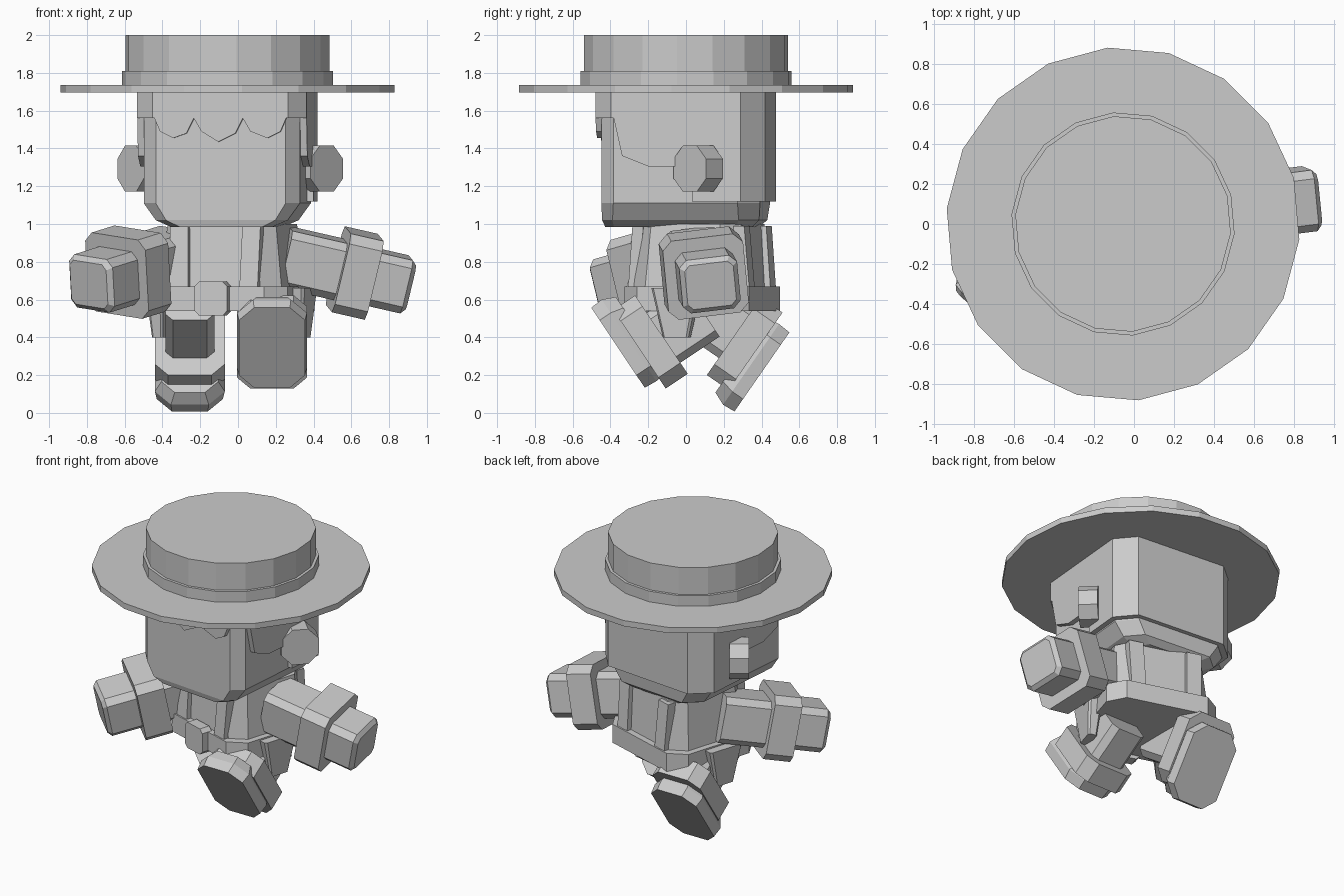
import bpy, bmesh, math
from mathutils import Vector, Matrix

if "Cube" in bpy.data.objects:
    bpy.data.objects.remove(bpy.data.objects["Cube"])

grey = bpy.data.materials.new("plain grey")
grey.diffuse_color = (0.6, 0.6, 0.6, 1)
grey.use_nodes = True
grey.node_tree.nodes["Principled BSDF"].inputs["Base Color"].default_value = grey.diffuse_color


def finish(name, bm, mat):
    bmesh.ops.recalc_face_normals(bm, faces=bm.faces)
    me = bpy.data.meshes.new(name)
    bm.to_mesh(me)
    bm.free()
    me.transform(mat)
    me.materials.append(grey)
    ob = bpy.data.objects.new(name, me)
    bpy.context.collection.objects.link(ob)
    return ob


def corners(hx, hy, cf, cb):
    """Rectangle with chamfered front (cf) and back (cb) corners."""
    return [(-hx + cf, -hy), (hx - cf, -hy), (hx, -hy + cf), (hx, hy - cb),
            (hx - cb, hy), (-hx + cb, hy), (-hx, hy - cb), (-hx, -hy + cf)]


def loft(name, rings, mat=Matrix()):
    """Rings are (z, half x, half y, front chamfer, back chamfer, y offset)."""
    bm = bmesh.new()
    loops = []
    for z, hx, hy, cf, cb, oy in rings:
        loops.append([bm.verts.new((x, y + oy, z)) for x, y in corners(hx, hy, cf, cb)])
    for a, b in zip(loops, loops[1:]):
        for i in range(8):
            j = (i + 1) % 8
            bm.faces.new((a[i], a[j], b[j], b[i]))
    bm.faces.new(loops[0])
    bm.faces.new(loops[-1])
    return finish(name, bm, mat)


def extrude(name, pts, vec, mat=Matrix()):
    """Solid plate from a flat outline."""
    bm = bmesh.new()
    a = [bm.verts.new(p) for p in pts]
    b = [bm.verts.new(Vector(p) + Vector(vec)) for p in pts]
    for i in range(len(a)):
        j = (i + 1) % len(a)
        bm.faces.new((a[i], a[j], b[j], b[i]))
    bm.faces.new(a)
    bm.faces.new(b)
    return finish(name, bm, mat)


def frame(origin, axis, xdir):
    z = Vector(axis).normalized()
    x = (Vector(xdir) - z * Vector(xdir).dot(z)).normalized()
    y = z.cross(x)
    return Matrix.Translation(origin) @ Matrix((x, y, z)).transposed().to_4x4()


def block(z0, z1, hx, hy, c, bev=0.0, oy=0.0):
    """Straight chamfered block, optionally bevelled at its far end."""
    r = [(z0, hx, hy, c, c, oy), (z1 - bev, hx, hy, c, c, oy)]
    if bev:
        r.append((z1, hx - bev, hy - bev, c * 0.7, c * 0.7, oy))
    return r


HEAD = Matrix.Translation((-0.055, 0, 0)) @ Matrix.Rotation(math.radians(-5), 4, 'Z')
BODY = Matrix.Translation((-0.03, 0.085, 0)) @ Matrix.Rotation(math.radians(-17), 4, 'Z')

# Hat: 18-sided brim, band and crown
for name, r, z0, z1 in (("hat_brim", 0.887, 1.695, 1.735), ("hat_band", 0.561, 1.735, 1.81),
                        ("hat_crown", 0.542, 1.81, 2.0)):
    bm = bmesh.new()
    bmesh.ops.create_cone(bm, cap_ends=True, segments=18, radius1=r, radius2=r, depth=z1 - z0)
    bmesh.ops.rotate(bm, verts=bm.verts, matrix=Matrix.Rotation(math.radians(10), 3, 'Z'))
    bmesh.ops.translate(bm, verts=bm.verts, vec=(0, 0, (z0 + z1) / 2))
    finish(name, bm, HEAD)

# Head with tapered jaw
loft("head", [(0.985, 0.27, 0.39, 0.05, 0.08, -0.02), (1.02, 0.35, 0.415, 0.06, 0.1, -0.005),
              (1.11, 0.415, 0.42, 0.07, 0.11, 0), (1.7, 0.415, 0.42, 0.07, 0.11, 0)], HEAD)

# Hair: cap ring, scalloped fringe, side panels and back
loft("hair_cap", [(1.56, 0.45, 0.45, 0.09, 0.12, 0), (1.7, 0.45, 0.45, 0.09, 0.12, 0)], HEAD)
fringe = [(-0.35, 1.6), (-0.35, 1.56), (-0.32, 1.49), (-0.25, 1.455), (-0.18, 1.48), (-0.14, 1.56),
          (-0.1, 1.49), (-0.01, 1.435), (0.08, 1.48), (0.12, 1.56), (0.16, 1.49), (0.25, 1.455),
          (0.32, 1.49), (0.35, 1.56), (0.35, 1.6)]
extrude("hair_fringe", [(x, -0.45, z) for x, z in fringe], (0, 0.04, 0), HEAD)
side = [(-0.345, 1.6), (-0.345, 1.56), (-0.3, 1.36), (-0.16, 1.305), (0.08, 1.305), (0.08, 1.6)]
for s, label in ((1, "right"), (-1, "left")):
    extrude("hair_side_" + label, [(s * 0.45, y, z) for y, z in side], (-s * 0.05, 0, 0), HEAD)
back = [(-0.45, 0.07), (0.45, 0.07), (0.45, 0.33), (0.33, 0.45), (-0.33, 0.45), (-0.45, 0.33)]
extrude("hair_back", [(x, y, 1.12) for x, y in back], (0, 0, 0.5), HEAD)

# Ears: octagonal discs turned forward
for s, label in ((1, "right"), (-1, "left")):
    a = math.radians(-40)
    m = frame((s * 0.521, 0.066, 1.293), (s * math.cos(a), math.sin(a), 0), (0, 0, 1))
    loft("ear_" + label, block(-0.125, 0, 0.122, 0.122, 0.07), HEAD @ m)

# Torso, belt and buckle
loft("torso", [(0.55, 0.35, 0.31, 0.09, 0.09, 0), (1.0, 0.3, 0.28, 0.09, 0.09, 0)], BODY)
loft("belt", block(0.54, 0.67, 0.38, 0.345, 0.1), BODY)
loft("buckle", block(-0.03, 0.045, 0.09, 0.09, 0.025),
     BODY @ frame((0, -0.345, 0.605), (0, -1, 0), (1, 0, 0)))

# Suspender straps, front and back, with tapered hip flaps under the belt
for sx in (-1, 1):
    for sy, label in ((-1, "front"), (1, "back")):
        pts = [(sx * 0.15, 0.99), (sx * 0.25, 0.99), (sx * 0.24, 0.6), (sx * 0.14, 0.6)]
        extrude("strap_" + label, [(x, sy * (0.34 - 0.03 * (z - 0.6) / 0.38), z) for x, z in pts],
                (0, -sy * 0.06, 0), BODY)
    loft("hip_flap", [(0.40, 0.03, 0.07, 0.01, 0.01, 0), (0.66, 0.05, 0.13, 0.015, 0.015, 0)],
         BODY @ Matrix.Translation((sx * 0.39, -0.02, 0)))

# Arms: sleeve, wide cuff and blocky hand
for label, start, end, roll in (("right", (0.27, 0.05, 0.82), (0.905, 0.13, 0.675), 7),
                                ("left", (-0.34, 0.08, 0.82), (-0.79, -0.40, 0.68), -7)):
    d = Vector(end) - Vector(start)
    m = frame(start, d, Vector((0, 0, 1)).cross(d)) @ Matrix.Rotation(math.radians(roll), 4, 'Z')
    n = d.length
    loft("sleeve_" + label, block(-0.03, 0.3, 0.155, 0.155, 0.04), m)
    loft("cuff_" + label, block(0.27, 0.45, 0.215, 0.215, 0.05), m)
    loft("hand_" + label, block(0.4, n, 0.155, 0.145, 0.04, 0.025), m)

# Legs: boot, wide boot cuff and straight leg, one kicked forward and one back
for label, sole, up, hip in (("right", (0.18, -0.36, 0.345), (0, 0.83, 0.555), 0.48),
                             ("left", (-0.255, 0.402, 0.217), (0, -0.82, 0.57), 0.58)):
    m = frame(sole, up, (1, 0, 0))
    loft("boot_" + label, [(0, 0.175, 0.255, 0.08, 0.08, 0), (0.07, 0.185, 0.26, 0.085, 0.085, 0),
                           (0.14, 0.15, 0.24, 0.07, 0.07, 0.01)], m)
    loft("boot_cuff_" + label, block(0.09, 0.23, 0.185, 0.25, 0.07, 0, 0.07), m)
    loft("leg_" + label, block(0.2, hip, 0.13, 0.16, 0.04, 0, 0.09), m)
